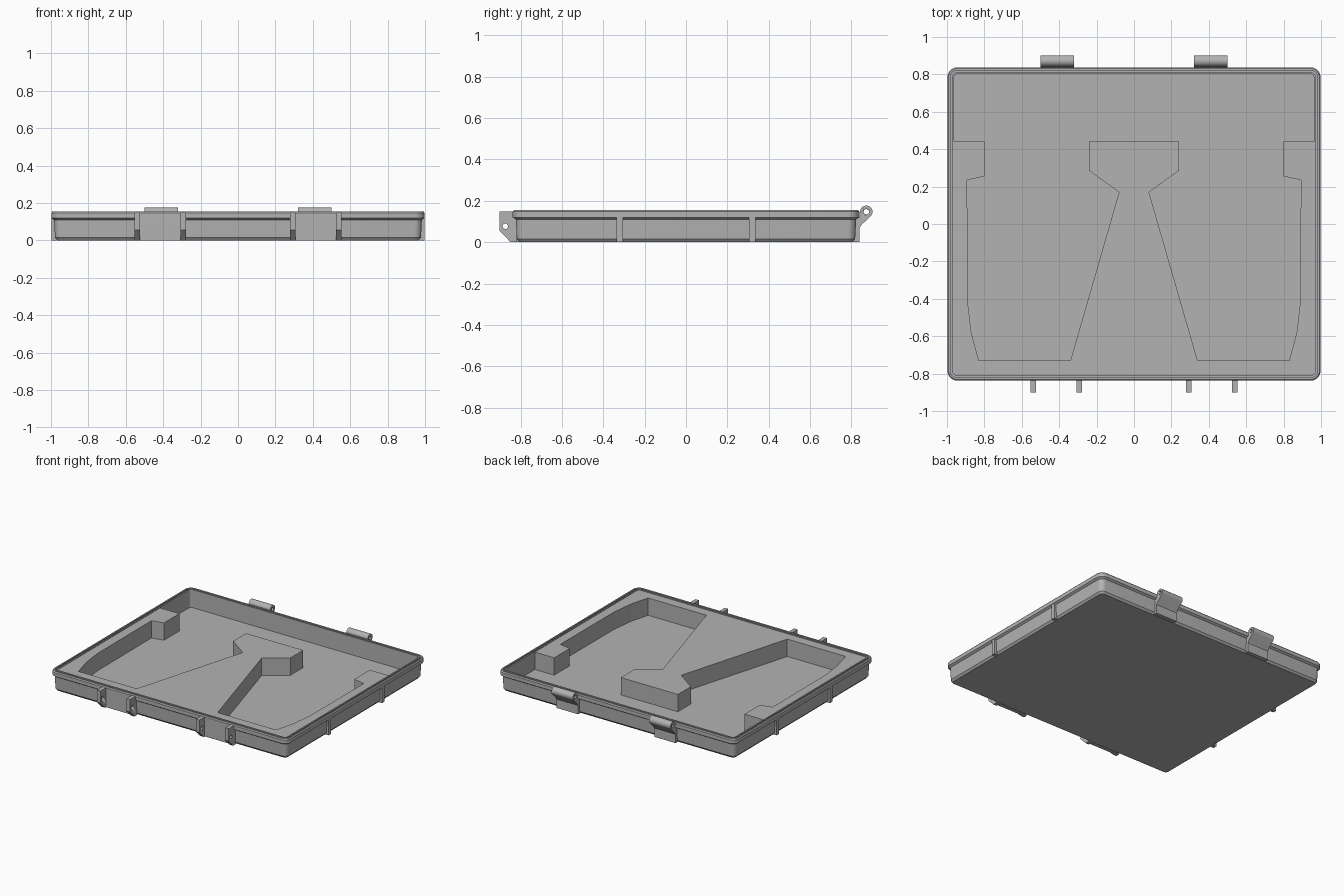
import bpy, bmesh, math

if "Cube" in bpy.data.objects:
    bpy.data.objects.remove(bpy.data.objects["Cube"], do_unlink=True)

grey = bpy.data.materials.new("mid_grey_plastic")
grey.use_nodes = True
colour = (0.45, 0.45, 0.45, 1)
grey.diffuse_color = colour
grey.node_tree.nodes["Principled BSDF"].inputs["Base Color"].default_value = colour

HALF_X, HALF_Y, CORNER = 0.998, 0.838, 0.055
FLOOR, DECK, RIM = 0.018, 0.15, 0.155


def finish(name, bm, smooth=True):
    bmesh.ops.recalc_face_normals(bm, faces=bm.faces)
    mesh = bpy.data.meshes.new(name)
    bm.to_mesh(mesh)
    bm.free()
    mesh.materials.append(grey)
    obj = bpy.data.objects.new(name, mesh)
    bpy.context.collection.objects.link(obj)
    bpy.ops.object.select_all(action="DESELECT")
    obj.select_set(True)
    bpy.context.view_layer.objects.active = obj
    if smooth:
        bpy.ops.object.shade_smooth_by_angle(angle=math.radians(30))
    return obj


def prism(name, points, start, depth, smooth=True):
    """Extrude a closed outline of 3D points along the vector depth."""
    bm = bmesh.new()
    face = bm.faces.new([bm.verts.new([p + s for p, s in zip(pt, start)]) for pt in points])
    new = bmesh.ops.extrude_face_region(bm, geom=[face])["geom"]
    bmesh.ops.translate(bm, vec=depth, verts=[v for v in new if isinstance(v, bmesh.types.BMVert)])
    return finish(name, bm, smooth)


def side_profile(name, yz, x, width):
    return prism(name, [(0, y, z) for y, z in yz], (x - width / 2, 0, 0), (width, 0, 0))


def box(name, x0, x1, y0, y1, z0, z1):
    return prism(name, [(x0, y0, 0), (x1, y0, 0), (x1, y1, 0), (x0, y1, 0)],
                 (0, 0, z0), (0, 0, z1 - z0), False)


def circle(y, z, r, a0=0, a1=360, n=24):
    angles = [math.radians(a0 + (a1 - a0) * i / n) for i in range(n)]
    return [(y + r * math.cos(a), z + r * math.sin(a)) for a in angles]


def drill(obj, x, y, z, r):
    """Cut a pin hole through a part along x."""
    cutter = side_profile("pin_cutter", circle(y, z, r), x, 0.4)
    cutter.hide_render = True
    mod = obj.modifiers.new("pin_hole", "BOOLEAN")
    mod.operation = "DIFFERENCE"
    mod.solver = "EXACT"
    mod.object = cutter
    bpy.context.view_layer.objects.active = obj
    bpy.ops.object.modifier_apply(modifier=mod.name)
    bpy.data.objects.remove(cutter, do_unlink=True)


# Shell: rounded rectangles stacked along a wall profile of (inset, height)
wall = [(0.032, 0), (0.02, 0.015), (0.015, 0.11), (0, 0.12), (0, 0.148), (0.006, RIM),
        (0.016, RIM), (0.016, 0.142), (0.026, 0.142), (0.026, RIM), (0.036, RIM), (0.036, FLOOR)]
bm = bmesh.new()
rings = []
for inset, z in wall:
    r = max(CORNER - inset, 0.012)
    ring = []
    for k, (sx, sy) in enumerate([(1, 1), (-1, 1), (-1, -1), (1, -1)]):
        for i in range(9):
            a = math.radians(90 * k + 90 * i / 8)
            ring.append(bm.verts.new((sx * (HALF_X - inset - r) + r * math.cos(a),
                                      sy * (HALF_Y - inset - r) + r * math.sin(a), z)))
    rings.append(ring)
for low, high in zip(rings, rings[1:]):
    for i in range(len(low)):
        j = (i + 1) % len(low)
        bm.faces.new((low[i], low[j], high[j], high[i]))
bm.faces.new(rings[0])
bm.faces.new(rings[-1])
finish("tray_shell", bm)

# Raised insert that leaves two slanted pockets and a wide rear channel
half = [(-0.963, 0.44), (-0.80, 0.44), (-0.80, 0.255), (-0.892, 0.235), (-0.89, -0.41),
        (-0.87, -0.58), (-0.83, -0.73), (-0.34, -0.73), (-0.08, 0.17), (-0.24, 0.285), (-0.24, 0.44)]
front = -HALF_Y + 0.035
outline = half + [(-x, y) for x, y in reversed(half)] + [(0.963, front), (-0.963, front)]
prism("pocket_insert", [(x, y, 0) for x, y in outline], (0, 0, FLOOR),
      (0, 0, DECK - FLOOR), False)

# Mirrored fittings
lug = [(-0.82, 0), (-0.848, 0), (-0.902, 0.055), (-0.902, 0.149), (-0.82, 0.149)]
arm = circle(0.872, 0.147, 0.03, -35, 205) + [(0.845, 0.128), (0.836, 0.115), (0.82, 0.115),
                                              (0.82, 0.06), (0.838, 0.068), (0.85, 0.085)]
for side, s in (("left", 1), ("right", -1)):
    # Front latch lugs and the pad between them
    for where, x in (("inner", 0.292), ("outer", 0.538)):
        part = side_profile(f"{side}_{where}_latch_lug", lug, s * x, 0.03)
        drill(part, s * x, -0.874, 0.077, 0.013)
    x0, x1 = sorted((s * 0.3, s * 0.53))
    box(f"{side}_latch_pad", x0, x1, -0.838, -0.81, 0.001, 0.125)

    # Rear hinge knuckle with its backing pad
    hinge = side_profile(f"{side}_hinge", arm, s * 0.41, 0.18)
    drill(hinge, s * 0.41, 0.872, 0.147, 0.013)
    x0, x1 = sorted((s * 0.32, s * 0.50))
    box(f"{side}_hinge_pad", x0, x1, 0.81, 0.838, 0.001, 0.125)

    # Side wall ribs
    x0, x1 = sorted((s * 0.97, s * 0.996))
    for where, y in (("front", -0.32), ("rear", 0.32)):
        box(f"{side}_{where}_rib", x0, x1, y - 0.015, y + 0.015, 0.001, 0.125)
